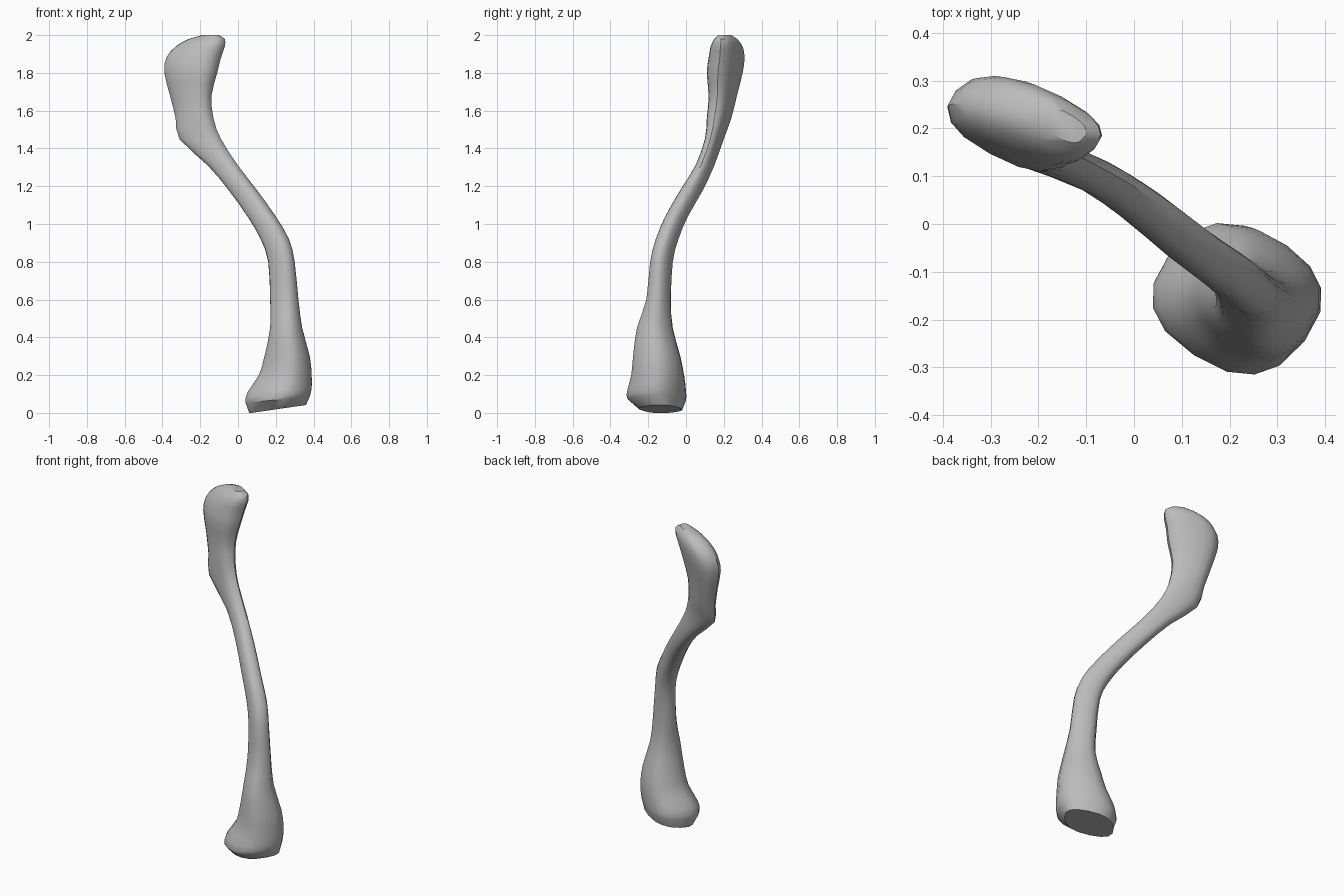
import bpy
import bmesh
from math import cos, sin, copysign, radians, tau

default_cube = bpy.data.objects.get("Cube")
if default_cube:
    bpy.data.objects.remove(default_cube, do_unlink=True)


def make_material(name, shade):
    material = bpy.data.materials.new(name)
    material.use_nodes = True
    colour = (shade, shade, shade, 1)
    material.diffuse_color = colour
    shader = material.node_tree.nodes["Principled BSDF"]
    shader.inputs["Base Color"].default_value = colour
    return material


# Cross-sections in hundredths of a unit:
# height, left edge, right edge, front edge, back edge, flatness
SECTIONS = [
    (2, 6, 36, -25, -2, 90),
    (7, 4, 38, -31, 0, 90),
    (12, 5, 39, -31, 0, 90),
    (20, 11, 39, -29, -1, 90),
    (30, 14, 38, -28, -3, 90),
    (45, 17, 34, -26, -7, 90),
    (60, 17, 32, -21, -8, 80),
    (80, 16, 30, -19, -7, 70),
    (92, 12, 27, -16, -4, 65),
    (104, 5, 20, -11, 1, 60),
    (118, -5, 10, -3, 9, 55),
    (131, -16, 0, 5, 15, 55),
    (145, -31, -9, 10, 20, 55),
    (156, -33, -13, 11, 24, 60),
    (168, -36, -14, 12, 27, 60),
    (180, -39, -11, 11, 30, 60),
    (188, -38, -9, 12, 31, 60),
    (194, -33, -7, 13, 30, 60),
    (198, -26, -7, 15, 27, 60),
    (200, -19, -10, 17, 24, 60),
]
SIDES = 16
BOXINESS = 0.8
GRAIN = radians(-35)  # direction of the long axis of every section


def squared(value):
    """Push a sine or cosine outwards for a rounded-box outline."""
    return copysign(abs(value) ** BOXINESS, value)


def fit(values, low, high):
    """Spread values so that they exactly span low to high."""
    small, large = min(values), max(values)
    return [low + (v - small) / (large - small) * (high - low) for v in values]


def soften(sections):
    """Insert a curve-fitted section between each inner pair."""
    result = [sections[0]]
    for i in range(1, len(sections) - 2):
        group = zip(*sections[i - 1:i + 3])
        middle = [(9 * (b + c) - a - d) / 16 for a, b, c, d in group]
        result += [sections[i], middle]
    return result + list(sections[-2:])


def add_ring(bm, section):
    """Add one slanted rounded box filling the bounds of the section."""
    z, left, right, front, back, flatness = (v / 100 for v in section)
    turns = [tau * step / SIDES for step in range(SIDES)]
    outline = [(squared(cos(t)), flatness * squared(sin(t))) for t in turns]
    xs = [u * cos(GRAIN) - v * sin(GRAIN) for u, v in outline]
    ys = [u * sin(GRAIN) + v * cos(GRAIN) for u, v in outline]
    middle = (left + right) / 2
    lean = 0.8 * max(0, 0.2 - z)  # the foot is cut at a slight slope
    return [bm.verts.new((x, y, z + lean * (x - middle)))
            for x, y in zip(fit(xs, left, right), fit(ys, front, back))]


def loft(name, sections, material):
    """Join the rings into one closed skin."""
    bm = bmesh.new()
    rings = [add_ring(bm, section) for section in sections]
    for lower, upper in zip(rings, rings[1:]):
        for step in range(SIDES):
            following = (step + 1) % SIDES
            bm.faces.new((lower[step], lower[following],
                          upper[following], upper[step]))
    bm.faces.new(list(reversed(rings[0])))
    bm.faces.new(rings[-1])
    bmesh.ops.recalc_face_normals(bm, faces=bm.faces[:])
    mesh = bpy.data.meshes.new(name)
    bm.to_mesh(mesh)
    bm.free()
    mesh.materials.append(material)
    part = bpy.data.objects.new(name, mesh)
    bpy.context.collection.objects.link(part)
    return part


# The curved bone: flared foot, twisted shaft and flattened head
bone = loft("curved_bone", soften(SECTIONS), make_material("plain grey", 0.5))

# Smooth skin with crisp rims
bpy.ops.object.select_all(action="DESELECT")
bone.select_set(True)
bpy.context.view_layer.objects.active = bone
bpy.ops.object.shade_smooth_by_angle(angle=radians(35))
